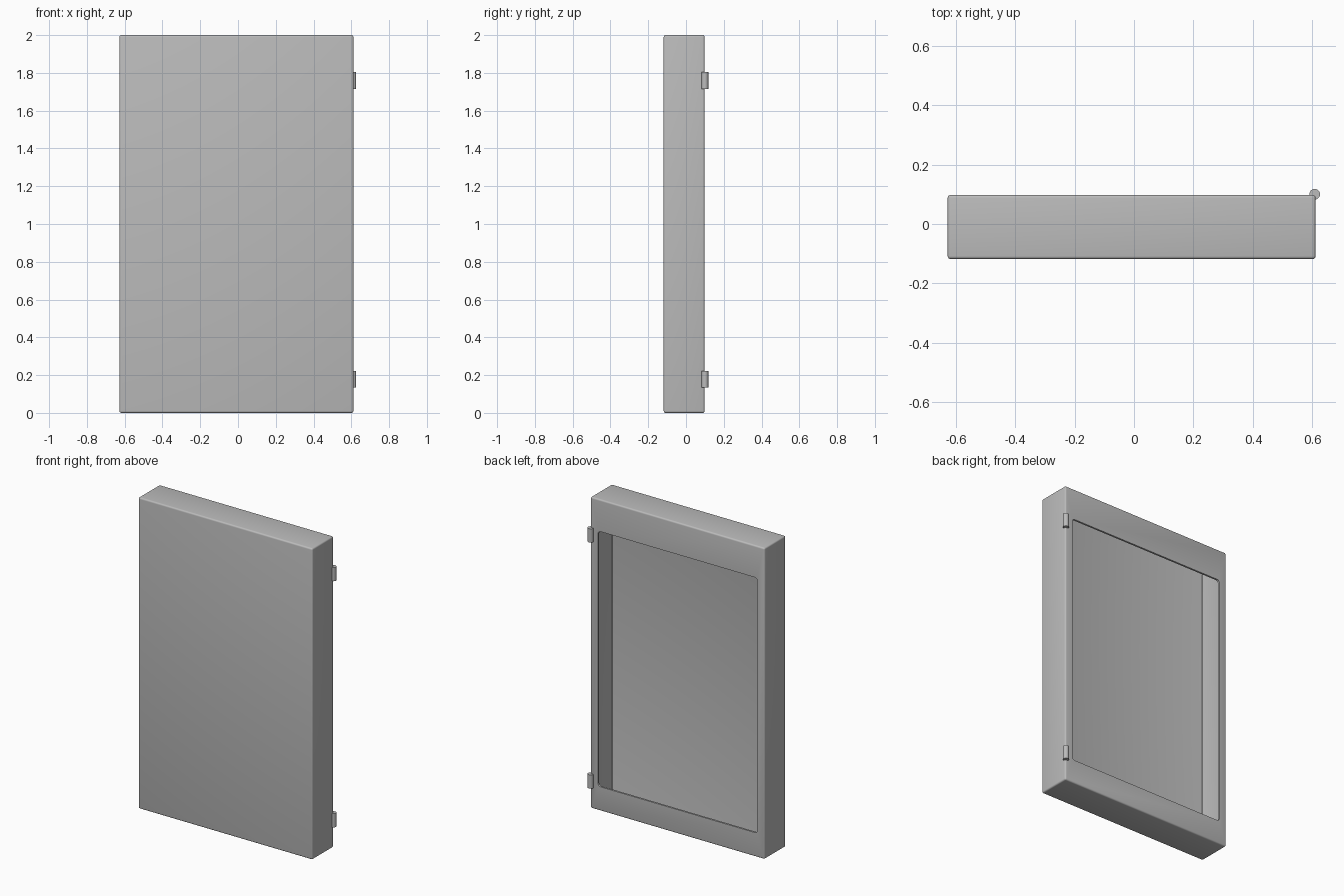
import bpy
import bmesh
import math
from mathutils import Matrix, Vector

if "Cube" in bpy.data.objects:
    bpy.data.objects.remove(bpy.data.objects["Cube"], do_unlink=True)

# One painted-metal colour
metal = bpy.data.materials.new("grey_metal")
metal.use_nodes = True
metal.diffuse_color = (0.5, 0.5, 0.5, 1)
metal.node_tree.nodes["Principled BSDF"].inputs["Base Color"].default_value = (0.5, 0.5, 0.5, 1)


def finish(name, bm):
    mesh = bpy.data.meshes.new(name)
    bm.to_mesh(mesh)
    bm.free()
    mesh.materials.append(metal)
    obj = bpy.data.objects.new(name, mesh)
    bpy.context.collection.objects.link(obj)
    return obj


def rounded_box(name, low, high, radius, only_y=False):
    """Box between two corners; rounds all edges or just those along y."""
    low, high = Vector(low), Vector(high)
    bm = bmesh.new()
    bmesh.ops.create_cube(bm, size=1)
    bmesh.ops.scale(bm, vec=high - low, verts=bm.verts)
    bmesh.ops.translate(bm, vec=(low + high) / 2, verts=bm.verts)
    edges = [e for e in bm.edges
             if not only_y or abs(e.verts[0].co.y - e.verts[1].co.y) > 0.01]
    bmesh.ops.bevel(bm, geom=edges, offset=radius, segments=4,
                    profile=0.5, affect="EDGES")
    return finish(name, bm)


def activate(obj):
    bpy.ops.object.select_all(action="DESELECT")
    obj.select_set(True)
    bpy.context.view_layer.objects.active = obj


def cut(target, cutter):
    cutter.hide_render = True
    mod = target.modifiers.new("cut", "BOOLEAN")
    mod.operation = "DIFFERENCE"
    mod.solver = "EXACT"
    mod.object = cutter
    activate(target)
    bpy.ops.object.modifier_apply(modifier=mod.name)
    bpy.data.objects.remove(cutter, do_unlink=True)


# Thin sheet-metal shell, hollow inside
left, right, front, back, height = -0.627, 0.611, -0.118, 0.098, 2.0
wall = 0.012
shell = rounded_box("cabinet_shell", (left, front, 0), (right, back, height), 0.01)
cut(shell, rounded_box("hollow_cutter", (left + wall, front + wall, wall),
                       (right - wall, back - wall, height - wall), 0.004))

# Door opening in the back wall, with small rounded corners
cut(shell, rounded_box("opening_cutter", (-0.575, 0.04, 0.155),
                       (0.557, 0.2, 1.795), 0.018, only_y=True))
activate(shell)
bpy.ops.object.shade_smooth_by_angle(angle=math.radians(35))

# Hinge barrels on the rear corner
for name, z in (("lower_hinge", 0.178), ("upper_hinge", 1.76)):
    bm = bmesh.new()
    bmesh.ops.create_cone(bm, cap_ends=True, segments=24, radius1=0.018,
                          radius2=0.018, depth=0.088,
                          matrix=Matrix.Translation((0.608, 0.1, z)))
    activate(finish(name, bm))
    bpy.ops.object.shade_smooth_by_angle(angle=math.radians(35))
